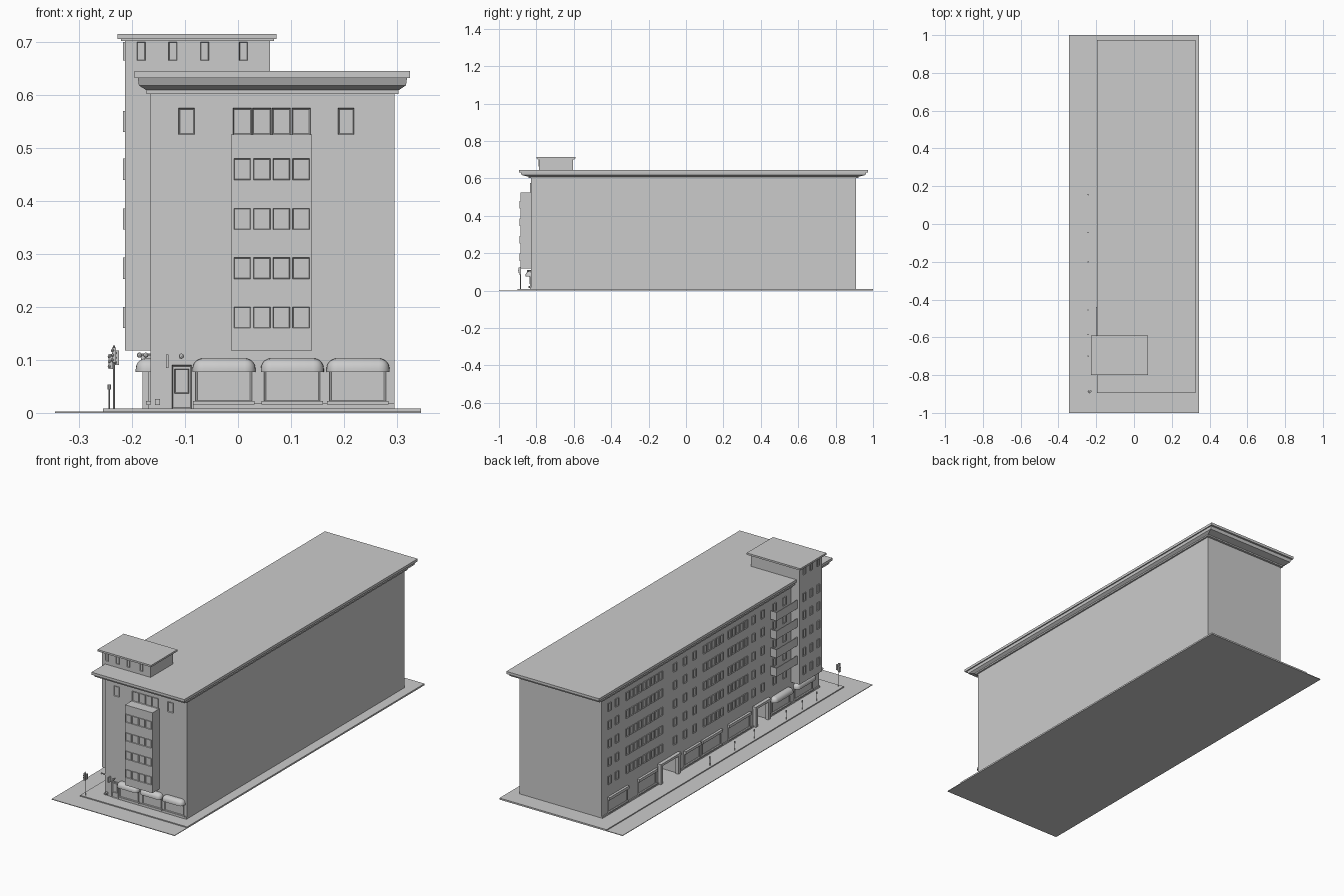
import bpy, bmesh
from mathutils import Matrix, Vector

default = bpy.data.objects.get("Cube")
if default:
    bpy.data.objects.remove(default, do_unlink=True)

GREY = (0.6, 0.6, 0.6, 1)
mat = bpy.data.materials.new("light_grey")
mat.use_nodes = True
mat.diffuse_color = GREY
mat.node_tree.nodes["Principled BSDF"].inputs["Base Color"].default_value = GREY

# Wall planes: left-hand street wall, plain wall, front, back
WX, EX, FY, BY = -0.165, 0.295, -0.83, 0.91
FRONT, SIDE = Vector((0, -1, 0)), Vector((-1, 0, 0))
WALK = 0.008


def finish(bm, name, smooth=False):
    bmesh.ops.recalc_face_normals(bm, faces=bm.faces)
    me = bpy.data.meshes.new(name)
    bm.to_mesh(me)
    bm.free()
    me.materials.append(mat)
    ob = bpy.data.objects.new(name, me)
    bpy.context.scene.collection.objects.link(ob)
    if smooth:
        bpy.ops.object.select_all(action="DESELECT")
        ob.select_set(True)
        bpy.context.view_layer.objects.active = ob
        bpy.ops.object.shade_smooth_by_angle()
    return ob


def add_box(bm, x0, x1, y0, y1, z0, z1):
    size = Matrix.Diagonal((x1 - x0, y1 - y0, z1 - z0, 1))
    mid = Matrix.Translation(((x0 + x1) / 2, (y0 + y1) / 2, (z0 + z1) / 2))
    return bmesh.ops.create_cube(bm, size=1, matrix=mid @ size)["verts"]


def box(name, *bounds):
    bm = bmesh.new()
    add_box(bm, *bounds)
    return finish(bm, name)


def wall_box(bm, out, plane, a, b, z0, z1, depth, sunk=0.002):
    """Box on a wall; a..b runs along the wall, depth points outward."""
    if out is FRONT:
        return add_box(bm, a, b, plane - depth, plane + sunk, z0, z1)
    return add_box(bm, plane - depth, plane + sunk, a, b, z0, z1)


def add_window(bm, out, plane, mid, width, z0, z1, frame=0.003):
    verts = wall_box(bm, out, plane, mid - width / 2, mid + width / 2, z0, z1, 0.004)
    bm.normal_update()
    face = max({f for v in verts for f in v.link_faces}, key=lambda f: f.normal.dot(out))
    bmesh.ops.inset_region(bm, faces=[face], thickness=frame)
    bmesh.ops.translate(bm, verts=face.verts, vec=out * -0.003)


def add_cyl(bm, x, y, z0, z1, r, sides=8):
    bmesh.ops.create_cone(bm, cap_ends=True, segments=sides, radius1=r, radius2=r,
                          depth=z1 - z0, matrix=Matrix.Translation((x, y, (z0 + z1) / 2)))


def add_ball(bm, x, y, z, r):
    bmesh.ops.create_icosphere(bm, subdivisions=2, radius=r,
                               matrix=Matrix.Translation((x, y, z)))


def add_awning(bm, out, plane, a, b):
    verts = wall_box(bm, out, plane, a, b, 0.077, 0.103, 0.028, 0)
    edges = {e for v in verts for e in v.link_edges}

    def exposed(e):
        m = (e.verts[0].co + e.verts[1].co) / 2
        d = (m - out * (plane * out.dot(Vector((1, 1, 0))))).dot(out)
        return d > 0.001 and m.z > 0.08

    bmesh.ops.bevel(bm, geom=[e for e in edges if exposed(e)], offset=0.02,
                    offset_type="OFFSET", segments=5, profile=0.5, affect="EDGES")


# Ground: road and raised pavement
box("road", -0.345, 0.345, -1, 1, 0, 0.003)
box("pavement", -0.255, 0.345, -0.9, 1, 0, WALK)

# Ground floor with two recessed passages in the street wall
portals = [(0.31, 0.45), (-0.41, -0.31)]
outline = [(WX, FY), (EX, FY), (EX, BY), (WX, BY)]
for y0, y1 in portals:
    outline += [(WX, y1), (WX + 0.08, y1), (WX + 0.08, y0), (WX, y0)]
bm = bmesh.new()
base = bm.faces.new([bm.verts.new((x, y, WALK)) for x, y in outline])
up = bmesh.ops.extrude_face_region(bm, geom=[base])["geom"]
bmesh.ops.translate(bm, verts=[g for g in up if isinstance(g, bmesh.types.BMVert)],
                    vec=(0, 0, 0.092))
finish(bm, "ground_floor")
box("upper_floors", WX, EX, FY, BY, 0.1, 0.615)

# Stepped cornice and flat roof as stacked rectangles
bm = bmesh.new()
previous = None
for ox, oy, z in [(0, 0, 0.602), (0.008, 0.012, 0.602), (0.008, 0.012, 0.609),
                  (0.022, 0.048, 0.618), (0.024, 0.054, 0.632),
                  (0.03, 0.064, 0.632), (0.03, 0.064, 0.645)]:
    ring = [bm.verts.new((x, y, z)) for x, y in
            [(WX - ox, FY - oy), (EX + ox, FY - oy), (EX + ox, BY + oy), (WX - ox, BY + oy)]]
    if previous:
        for i in range(4):
            j = (i + 1) % 4
            bm.faces.new((previous[i], previous[j], ring[j], ring[i]))
    else:
        bm.faces.new(ring)
    previous = ring
bm.faces.new(previous)
finish(bm, "cornice_roof")

# Stair tower and front bay
TX, TY = -0.213, -0.785
box("tower", TX, 0.06, TY, -0.605, 0.118, 0.706)
box("tower_roof_lip", TX - 0.008, 0.068, TY - 0.008, -0.597, 0.702, 0.707)
box("tower_roof", TX - 0.014, 0.073, TY - 0.015, -0.59, 0.706, 0.715)
BAY = -0.885
box("front_bay", -0.013, 0.14, BAY, FY, 0.118, 0.525)

# Upper windows
floors = [(0.16, 0.2), (0.253, 0.293), (0.346, 0.386), (0.44, 0.48), (0.53, 0.57)]
bm = bmesh.new()
for i in range(4):
    x = 0.008 + i * 0.037
    for z0, z1 in floors[:4]:
        add_window(bm, FRONT, BAY, x, 0.032, z0, z1, 0.002)
    add_window(bm, FRONT, FY, x, 0.035, 0.525, 0.575)
for x in (-0.097, 0.204):
    add_window(bm, FRONT, FY, x, 0.03, 0.525, 0.575)
finish(bm, "front_windows")

bm = bmesh.new()
columns = [0.85, 0.79, 0.325, 0.245, 0.17, -0.30, -0.375, -0.47, -0.55]
for start, count in [(0.705, 3), (0.605, 3), (0.505, 3), (0.085, 5), (-0.11, 5)]:
    columns += [start - i * 0.033 for i in range(count)]
for y in columns:
    for z0, z1 in floors:
        add_window(bm, SIDE, WX, y, 0.026, z0, z1)
finish(bm, "street_windows")

bm = bmesh.new()
for x in (-0.183, -0.123, -0.063, 0.01):
    add_window(bm, FRONT, TY, x, 0.016, 0.665, 0.7, 0.002)
for y in (-0.64, -0.695, -0.75):
    add_window(bm, SIDE, TX, y, 0.018, 0.665, 0.7, 0.002)
    for z0, z1 in floors:
        add_window(bm, SIDE, TX, y, 0.022, z0, z1)
finish(bm, "tower_windows")

# Balconies beside the tower: slab with solid parapet
bm = bmesh.new()
for i in range(4):
    z = 0.218 + i * 0.094
    add_box(bm, -0.2, WX, -0.605, -0.44, z, z + 0.006)
    add_box(bm, -0.2, -0.196, -0.605, -0.44, z, z + 0.043)
    add_box(bm, -0.2, WX, -0.444, -0.44, z, z + 0.043)
finish(bm, "balconies")

# Shop windows, sills, door and awnings
shops_front = [(-0.08, 0.026), (0.049, 0.155), (0.173, 0.279)]
shops_side = [(0.71, 0.86), (0.48, 0.62), (0.13, 0.25), (-0.04, 0.11), (-0.27, -0.1)]
awned_side = [(-0.59, -0.45), (-0.77, -0.63)]
bm = bmesh.new()
for out, plane, spans in [(FRONT, FY, shops_front), (SIDE, WX, shops_side + awned_side)]:
    for a, b in spans:
        add_window(bm, out, plane, (a + b) / 2, b - a, 0.02, 0.085, 0.005)
        wall_box(bm, out, plane, a - 0.005, b + 0.005, 0.016, 0.022, 0.009)
finish(bm, "shop_windows")

bm = bmesh.new()
for a, b in shops_side:
    wall_box(bm, SIDE, WX, a - 0.004, b + 0.004, 0.083, 0.097, 0.012)
finish(bm, "shop_signboards")

bm = bmesh.new()
wall_box(bm, FRONT, FY, -0.085, EX, WALK, 0.018, 0.005)
edges = [FY] + sorted(v for p in portals for v in p) + [BY]
for a, b in zip(edges[::2], edges[1::2]):
    wall_box(bm, SIDE, WX, a, b, WALK, 0.016, 0.005)
finish(bm, "plinth")

bm = bmesh.new()
add_window(bm, FRONT, FY, -0.106, 0.037, WALK, 0.09)
add_window(bm, FRONT, FY - 0.002, -0.106, 0.027, 0.037, 0.083, 0.002)
finish(bm, "front_door")

bm = bmesh.new()
for a, b in shops_front:
    add_awning(bm, FRONT, FY, a - 0.006, b + 0.007)
for a, b in awned_side:
    add_awning(bm, SIDE, WX, a - 0.007, b + 0.007)
finish(bm, "awnings", smooth=True)

# Passage frames
bm = bmesh.new()
for y0, y1 in portals:
    for y in (y0, y1):
        wall_box(bm, SIDE, WX, y - 0.008, y + 0.008, WALK, 0.1, 0.015)
    wall_box(bm, SIDE, WX, y0 - 0.012, y1 + 0.012, 0.1, 0.112, 0.018)
finish(bm, "passage_frames")

# Small wall fittings: lamps, sign, utility box
bm = bmesh.new()
add_ball(bm, -0.107, FY - 0.015, 0.107, 0.005)
add_box(bm, -0.108, -0.106, FY - 0.015, FY, 0.106, 0.108)
add_box(bm, -0.136, -0.131, FY - 0.02, FY, 0.085, 0.11)
add_box(bm, -0.157, -0.147, FY - 0.012, FY, 0.015, 0.026)
for x in (-0.186, -0.174):
    add_ball(bm, x, FY + 0.005, 0.109, 0.005)
add_box(bm, -0.186, WX, FY + 0.003, FY + 0.007, 0.107, 0.111)
finish(bm, "wall_fittings")

# Traffic light at the corner
bm = bmesh.new()
LX, LY = -0.234, -0.885
add_cyl(bm, LX, LY, WALK, 0.127, 0.0018)
for dx, dy, z in [(-0.006, 0, 0.083), (0, -0.006, 0.095), (0.005, 0, 0.09)]:
    add_box(bm, LX + dx - 0.004, LX + dx + 0.004, LY + dy - 0.004, LY + dy + 0.004, z, z + 0.028)
    for k in range(3):
        add_ball(bm, LX + dx - 0.003, LY + dy - 0.003, z + 0.005 + k * 0.009, 0.003)
finish(bm, "traffic_light")

# Parking meters along the kerb
bm = bmesh.new()
for y in (-0.70, -0.585, -0.455, -0.2, -0.045, 0.155):
    add_cyl(bm, -0.243, y, WALK, 0.046, 0.0012)
    add_cyl(bm, -0.243, y, 0.044, 0.054, 0.0035)
finish(bm, "parking_meters")
